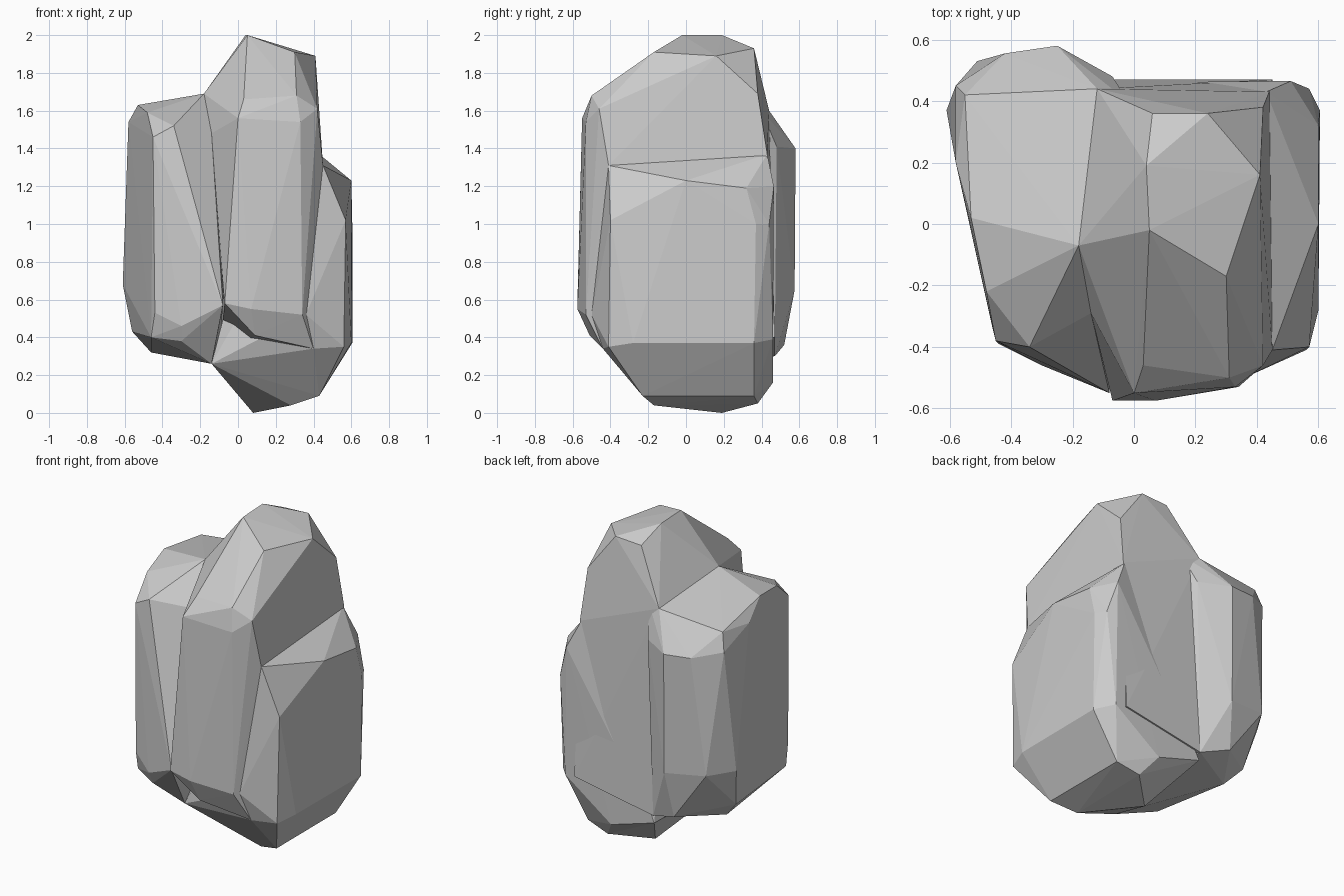
import bpy, bmesh


def hull(name, points):
    """Faceted convex boulder around a few corner points."""
    bm = bmesh.new()
    for p in points:
        bm.verts.new(p)
    res = bmesh.ops.convex_hull(bm, input=bm.verts)
    junk = {g for g in res["geom_interior"] + res["geom_unused"]
            if isinstance(g, bmesh.types.BMVert)}
    bmesh.ops.delete(bm, geom=list(junk), context='VERTS')
    bmesh.ops.recalc_face_normals(bm, faces=bm.faces)
    me = bpy.data.meshes.new(name)
    bm.to_mesh(me)
    bm.free()
    ob = bpy.data.objects.new(name, me)
    bpy.context.collection.objects.link(ob)
    return ob


# tall central shard
rock = hull("rock", [
    (.05, -.02, 2), (.04, .19, 2), (.06, .36, 1.92), (.24, .36, 1.93),
    (.41, .16, 1.89), (.30, -.17, 1.91), (.42, .38, 1.69),
    (.03, -.46, 1.66), (0, -.55, 1.56), (.31, -.50, 1.68), (.33, -.53, 1.54),
    (.42, -.46, 1.61), (.45, -.41, 1.31), (.44, .43, 1.37),
    (-.18, -.07, 1.69), (-.12, .44, 1.6), (-.14, -.29, 1.48),
    (-.07, -.575, .58), (.07, -.575, .55), (.34, -.53, .52), (.09, -.51, .41),
    (.40, -.44, .34), (-.1, .47, .3), (.45, .47, .4)])

# lower left shard
left = hull("left_shard", [
    (-.18, -.07, 1.69), (-.12, .44, 1.6), (-.02, .4, 1.6), (-.55, .42, 1.56),
    (-.53, .02, 1.63), (-.48, -.22, 1.59), (-.34, -.40, 1.52),
    (-.45, -.38, 1.46), (-.58, .2, 1.54), (-.58, .45, 1.45),
    (-.42, .555, 1.41), (-.25, .58, 1.4), (-.07, .48, 1.41),
    (-.14, -.29, 1.48), (-.17, -.45, .71), (-.08, -.55, .57),
    (-.30, -.46, .46), (-.44, -.39, .53), (-.30, -.42, .38),
    (-.46, -.34, .40), (-.61, .37, .68), (-.56, .3, .43), (-.46, .25, .32),
    (-.28, .52, .36), (-.25, .575, .65), (-.51, .53, .68),
    (-.1, .47, .3), (-.14, -.33, .26)])

# squat right shard forming the foot
right = hull("right_shard", [
    (.45, -.41, 1.31), (.43, .43, 1.37), (.6, 0, 1.23), (.6, .32, 1.19),
    (.57, -.40, 1.02), (.605, .37, 1.0), (.51, .465, 1.2), (.57, .44, 1.0),
    (.6, -.28, .37), (.605, .36, .37), (.56, -.41, .35), (.52, .46, .39),
    (.40, -.44, .34), (.36, -.50, .52),
    (.43, -.23, .09), (.43, .36, .09), (.28, -.17, .04), (.08, .19, 0),
    (.28, .38, .05), (.2, .46, .16), (-.14, -.33, .26), (-.1, .46, .25),
    (.1, 0, 1.2)])

# fuse the shards into one stone
bpy.context.view_layer.objects.active = rock
for part in (left, right):
    mod = rock.modifiers.new("fuse", 'BOOLEAN')
    mod.operation = 'UNION'
    mod.solver = 'EXACT'
    mod.object = part
    bpy.ops.object.modifier_apply(modifier=mod.name)
    bpy.data.objects.remove(part)
